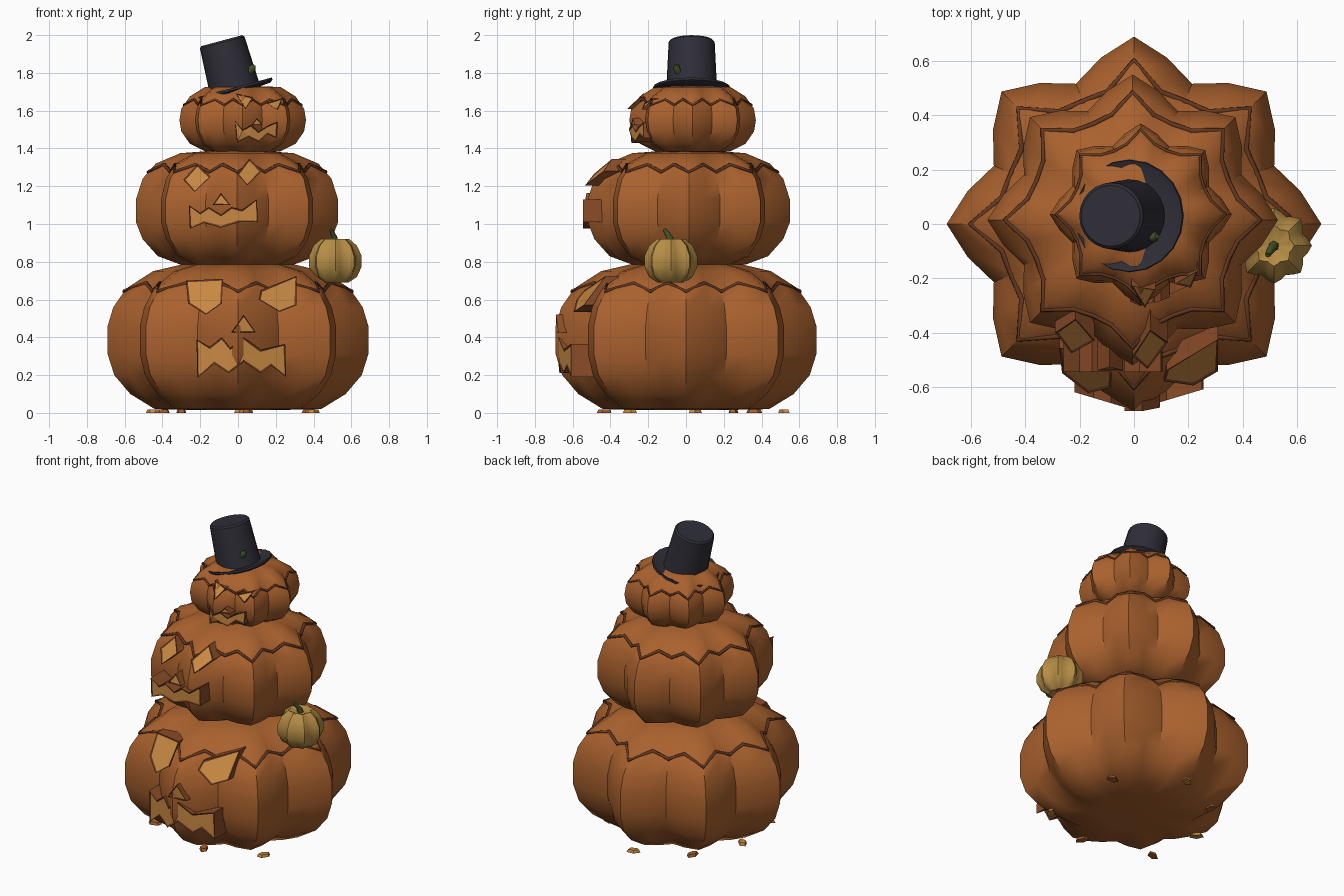
import bpy, bmesh, math
from mathutils import Vector, Matrix

if "Cube" in bpy.data.objects:
    bpy.data.objects.remove(bpy.data.objects["Cube"])


def mat(name, c):
    m = bpy.data.materials.new(name)
    m.diffuse_color = (*c, 1)
    m.use_nodes = True
    m.node_tree.nodes["Principled BSDF"].inputs["Base Color"].default_value = m.diffuse_color
    return m


ORANGE = mat("orange", (0.40, 0.12, 0.027))
RIM = mat("rim", (0.13, 0.04, 0.014))
SIDE = mat("cut_side", (0.25, 0.07, 0.02))
GLOW = mat("glow", (0.58, 0.25, 0.055))
YELLOW = mat("yellow", (0.47, 0.27, 0.06))
GREEN = mat("green", (0.05, 0.08, 0.02))
BLACK = mat("hat_black", (0.028, 0.027, 0.04))


def finish(bm, name, mats, angle=40):
    bmesh.ops.recalc_face_normals(bm, faces=bm.faces)
    me = bpy.data.meshes.new(name)
    bm.to_mesh(me)
    bm.free()
    for m in mats:
        me.materials.append(m)
    if angle:
        me.shade_smooth()
        me.set_sharp_from_angle(angle=math.radians(angle))
    ob = bpy.data.objects.new(name, me)
    bpy.context.collection.objects.link(ob)
    return ob


def rib(a, depth):
    return 1 - depth * (1 - math.cos(8 * a)) / 2


def revolve(name, profile, centre, m, depth=0.0, n=32, angle=40, matrix=None):
    """Closed surface of revolution with eight optional ribs."""
    bm = bmesh.new()
    rings = []
    for r, z in profile:
        rings.append([bm.verts.new((centre[0] + r * rib(t, depth) * math.cos(t),
                                    centre[1] + r * rib(t, depth) * math.sin(t), z))
                      for t in (2 * math.pi * i / n for i in range(n))])
    for p, q in zip(rings, rings[1:]):
        for i in range(n):
            bm.faces.new((p[i], p[(i + 1) % n], q[(i + 1) % n], q[i]))
    for ring, z in ((rings[0], profile[0][1]), (rings[-1], profile[-1][1])):
        c = bm.verts.new((centre[0], centre[1], z))
        for i in range(n):
            bm.faces.new((ring[i], ring[(i + 1) % n], c))
    if matrix:
        bm.transform(matrix)
    return finish(bm, name, [m], angle)


def radius_at(profile, z):
    for (r0, z0), (r1, z1) in zip(profile, profile[1:]):
        if z0 <= z <= z1:
            return r0 + (r1 - r0) * (z - z0) / (z1 - z0)
    return profile[-1][0]


def tube(name, pts, radius, m, cyclic=False, radii=None):
    cu = bpy.data.curves.new(name, 'CURVE')
    cu.dimensions = '3D'
    cu.bevel_depth = radius
    cu.bevel_resolution = 1
    cu.use_fill_caps = True
    sp = cu.splines.new('POLY')
    sp.points.add(len(pts) - 1)
    for i, p in enumerate(pts):
        sp.points[i].co = (*p, 1)
        if radii:
            sp.points[i].radius = radii[i]
    sp.use_cyclic_u = cyclic
    cu.materials.append(m)
    ob = bpy.data.objects.new(name, cu)
    bpy.context.collection.objects.link(ob)


def lid_cut(name, profile, centre, zmid, amp, size):
    """Zigzag cut line that follows the ribbed skin."""
    pts = []
    for i in range(32):
        t = 2 * math.pi * i / 32
        z = zmid + (amp if i % 2 else -amp)
        r = radius_at(profile, z) * rib(t, 0.19)
        pts.append((centre[0] + r * math.cos(t), centre[1] + r * math.sin(t), z))
    tube(name, pts, size, RIM, True)


def cutout(name, pts, a, b=0.0, c=0.0, xc=0.0, depth=0.14, border=0.012):
    """Block with a rimmed glowing front: y = a + b|x-xc| + c(z-mid)."""
    bm = bmesh.new()
    zc = sum(p[1] for p in pts) / len(pts)
    front = [bm.verts.new((x, a + b * abs(x - xc) + c * (z - zc), z)) for x, z in pts]
    back = [bm.verts.new(v.co + Vector((0, depth, 0))) for v in front]
    n = len(pts)
    for i in range(n):
        j = (i + 1) % n
        bm.faces.new((front[i], front[j], back[j], back[i])).material_index = 1
    bm.faces.new(back[::-1]).material_index = 1
    f = bm.faces.new(front)
    bmesh.ops.recalc_face_normals(bm, faces=bm.faces)
    res = bmesh.ops.inset_region(bm, faces=[f], thickness=border, depth=-0.004)
    for g in res["faces"]:
        g.material_index = 2
    bmesh.ops.triangulate(bm, faces=[g for g in bm.faces if len(g.verts) > 4])
    finish(bm, name, [GLOW, SIDE, RIM], 0)


# Stacked ribbed pumpkins with zigzag lids
BOT = [(0.2, 0.015), (0.44, 0.02), (0.57, 0.1), (0.655, 0.2), (0.69, 0.31), (0.69, 0.46),
       (0.66, 0.56), (0.59, 0.66), (0.45, 0.75), (0.3, 0.785), (0.1, 0.77)]
MID = [(0.15, 0.78), (0.3, 0.785), (0.42, 0.83), (0.5, 0.92), (0.535, 1.01), (0.535, 1.13),
       (0.5, 1.24), (0.43, 1.32), (0.3, 1.375), (0.1, 1.39)]
TOP = [(0.1, 1.375), (0.2, 1.385), (0.28, 1.425), (0.325, 1.49), (0.335, 1.55),
       (0.325, 1.61), (0.28, 1.675), (0.2, 1.725), (0.08, 1.73)]
for nm, prof, cen, z, amp, s in (("bottom", BOT, (0, 0), 0.665, 0.022, 0.011),
                                 ("middle", MID, (-0.005, 0.015), 1.295, 0.02, 0.010),
                                 ("top", TOP, (0.025, 0.035), 1.645, 0.015, 0.007)):
    revolve(nm + "_pumpkin", prof, cen, ORANGE, 0.19)
    lid_cut(nm + "_lid_cut", prof, cen, z, amp, s)

# Bottom face
cutout("bottom_eye_left", [(-.275, .70), (-.08, .71), (-.085, .58), (-.17, .52), (-.265, .58)], -.60, .3, .75)
cutout("bottom_eye_right", [(.12, .65), (.31, .725), (.31, .57), (.22, .535), (.11, .6)], -.60, .3, .75)
cutout("bottom_nose", [(.03, .52), (.095, .425), (-.035, .425)], -.695, .2)
cutout("bottom_mouth", [(-.22, .39), (-.15, .35), (-.085, .40), (-.04, .345), (.03, .40), (.12, .335),
                        (.25, .365), (.255, .19), (.175, .25), (.12, .21), (.03, .27), (-.05, .21),
                        (-.125, .26), (-.215, .185)], -.685, .3)

# Middle face
cutout("middle_eye_left", [(-.215, 1.315), (-.145, 1.25), (-.23, 1.17), (-.29, 1.235)], -.48, .3, .9)
cutout("middle_eye_right", [(.06, 1.345), (.125, 1.28), (.05, 1.205), (-.005, 1.265)], -.48, .3, 1.0)
cutout("middle_nose", [(-.09, 1.165), (-.04, 1.10), (-.135, 1.10)], -.535, 0, .2)
cutout("middle_mouth", [(-.26, 1.10), (-.2, 1.06), (-.155, 1.09), (-.09, 1.05), (-.035, 1.09), (.02, 1.075),
                        (.1, 1.13), (.105, 1.01), (.005, 1.01), (-.09, .98), (-.18, 1.005),
                        (-.255, .975)], -.545, border=.01)

# Top face, turned a little to the side
cutout("top_eye_left", [(-.01, 1.69), (.08, 1.67), (.04, 1.61)], -.27, .3, .9, .03, .1, .007)
cutout("top_eye_right", [(.15, 1.64), (.235, 1.665), (.21, 1.605)], -.26, .3, .9, .03, .1, .007)
cutout("top_nose", [(.1, 1.56), (.13, 1.525), (.075, 1.525)], -.31, .4, 0, .03, .1, .006)
cutout("top_mouth", [(-.015, 1.545), (.025, 1.50), (.07, 1.525), (.11, 1.49), (.155, 1.52), (.21, 1.54),
                     (.205, 1.455), (.155, 1.475), (.11, 1.435), (.06, 1.46), (-.005, 1.43)],
       -.305, .45, 0, .03, .1, .008)

# Small yellow pumpkin with bent stem
SMALL = [(.03, .705), (.07, .69), (.115, .72), (.14, .775), (.14, .83), (.115, .885), (.075, .92), (.03, .905)]
revolve("small_pumpkin", SMALL, (.515, -.08), YELLOW, 0.17)
tube("small_stem", [(.515, -.08, .89), (.512, -.085, .925), (.50, -.1, .95), (.492, -.115, .972)],
     .017, GREEN, radii=[1.3, 1, .8, .6])

# Tilted top hat: crown, brim, and a stem tip poking through
TILT = Matrix.Translation((-.015, .03, 1.705)) @ Matrix.Rotation(math.radians(-15), 4, 'Y')
revolve("hat_crown", [(.135, 0), (.13, .1), (.122, .265), (.112, .275)], (0, 0), BLACK, n=24, matrix=TILT)
revolve("hat_brim", [(.12, -.012), (.19, -.006), (.207, .006), (.205, .018), (.185, .010), (.12, .006)],
        (0, 0), BLACK, n=20, matrix=TILT)
tube("top_stem_tip", [(.0, .0, 1.73), (.05, -.03, 1.79), (.075, -.05, 1.825), (.085, -.045, 1.84)],
     .02, GREEN, radii=[1, 1, 1, .5])

# Scraps on the ground
for i, (x, y, t) in enumerate([(-.40, -.30, .3), (.40, -.30, 1.0), (.05, -.43, 2.0),
                               (.02, .52, .5), (-.30, .36, 1.4), (-.45, .05, 2.4), (.38, .25, .1)]):
    bm = bmesh.new()
    bmesh.ops.create_cone(bm, cap_ends=True, segments=5, radius1=.045, radius2=.035, depth=.018)
    bm.transform(Matrix.Translation((x, y, .009)) @ Matrix.Rotation(t, 4, 'Z') @ Matrix.Diagonal((1, .6, 1, 1)))
    finish(bm, f"pumpkin_scrap_{i + 1}", [GLOW if i % 2 else ORANGE], 0)
